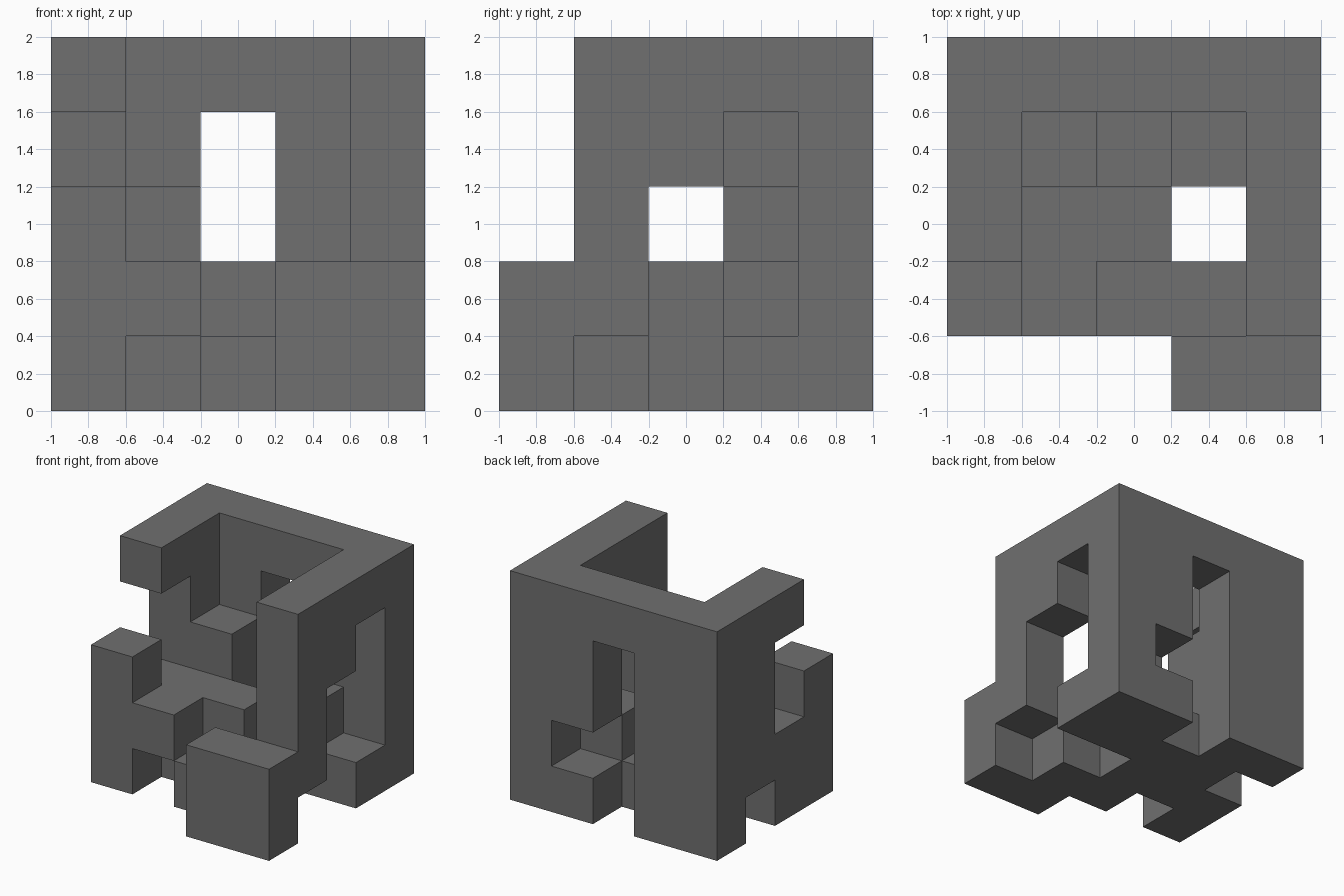
import bpy
import bmesh
import math
from mathutils import Vector

cube = bpy.data.objects.get("Cube")
if cube:
    bpy.data.objects.remove(cube, do_unlink=True)

CELL = 0.4

# Layers from bottom to top; each row runs left to right, back row first
LAYERS = [
    ["##.##", ".####", "###..", "#.##.", "...##"],
    ["##..#", "##.#.", "###..", "##..#", "...##"],
    ["##.##", "##...", ".....", "#...#", "....."],
    ["##.##", "#....", "....#", "....#", "....."],
    ["#####", "#...#", "#...#", "....#", "....."],
]

solid = {(i, 4 - r, k)
         for k, layer in enumerate(LAYERS)
         for r, row in enumerate(layer)
         for i, c in enumerate(row) if c == "#"}

# Flat grey material
grey = bpy.data.materials.new("grey")
grey.use_nodes = True
colour = (0.16, 0.16, 0.16, 1.0)
grey.diffuse_color = colour
grey.node_tree.nodes["Principled BSDF"].inputs["Base Color"].default_value = colour

# Outer skin of the stacked cells: one square wherever a cell meets air
bm = bmesh.new()
corners = {}


def corner(p):
    key = tuple(round(c) for c in p)
    if key not in corners:
        corners[key] = bm.verts.new(((key[0] - 2.5) * CELL, (key[1] - 2.5) * CELL, key[2] * CELL))
    return corners[key]


for cell in sorted(solid):
    centre = Vector(cell) + Vector((0.5, 0.5, 0.5))
    for axis in range(3):
        for sign in (-1, 1):
            n = Vector((0, 0, 0))
            n[axis] = sign
            if tuple(round(c) for c in Vector(cell) + n) in solid:
                continue
            u = Vector((0, 0, 0))
            u[(axis + 1) % 3] = 1
            v = n.cross(u)
            mid = centre + n / 2
            bm.faces.new([corner(mid + (u * a + v * b) / 2)
                          for a, b in ((-1, -1), (1, -1), (1, 1), (-1, 1))])

# Merge the squares into large flat faces
bmesh.ops.dissolve_limit(bm, angle_limit=math.radians(1),
                         verts=bm.verts[:], edges=bm.edges[:])

mesh = bpy.data.meshes.new("block_frame")
bm.to_mesh(mesh)
bm.free()
mesh.materials.append(grey)
frame = bpy.data.objects.new("block_frame", mesh)
bpy.context.collection.objects.link(frame)
